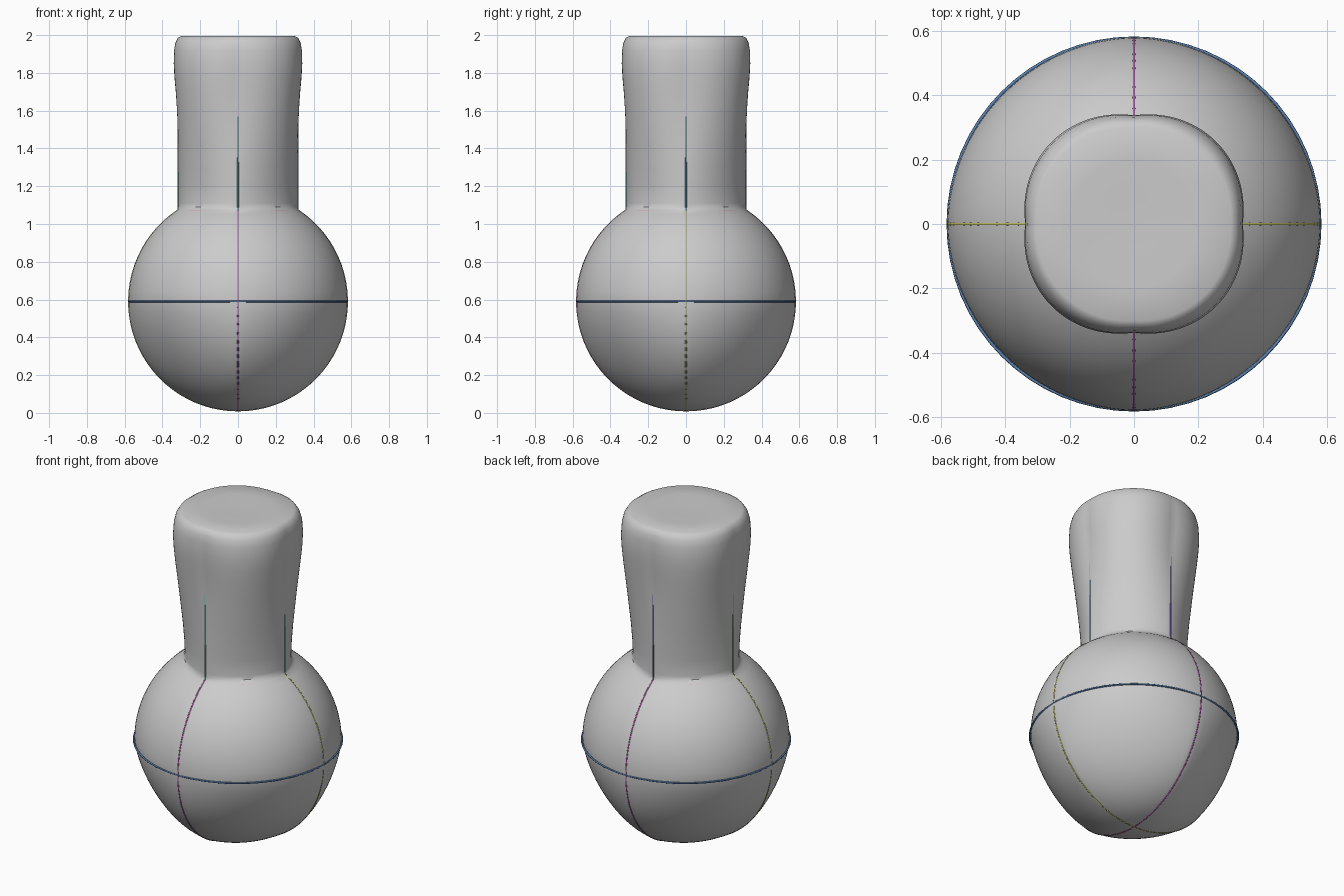
import bpy, bmesh, math
from math import sin, cos, pi

if "Cube" in bpy.data.objects:
    bpy.data.objects.remove(bpy.data.objects["Cube"])

SEG = 96
CZ, R = 0.59, 0.58          # bulb centre height and radius
JOIN = 1.07                 # height where the neck meets the bulb
NECK_R = 0.32

# profile rows: height, radius on the seams (axes), radius between the seams (diagonals)
rows = []
end = math.acos(NECK_R / R)
for i in range(1, 41):
    a = -pi / 2 + (pi / 2 + end) * i / 40
    r, z = R * cos(a), CZ + R * sin(a)
    dip = 0.08 * max(0.0, -sin(2 * a)) + 0.012
    rows.append((z, r, r * (1 - dip)))
rows += [(1.09, 0.317, 0.297), (1.11, 0.316, 0.292), (1.2, 0.316, 0.296),
         (1.3, 0.317, 0.304), (1.4, 0.318, 0.315), (1.5, 0.319, 0.326),
         (1.6, 0.321, 0.338), (1.7, 0.326, 0.350), (1.78, 0.333, 0.358),
         (1.85, 0.337, 0.361), (1.92, 0.336, 0.356), (1.96, 0.330, 0.345),
         (1.985, 0.318, 0.328), (1.995, 0.30, 0.31), (1.996, 0.2, 0.2),
         (1.994, 0.08, 0.08)]


def build_shell(name):
    bm = bmesh.new()
    rings = []
    for z, ra, rd in rows:
        ring = []
        for k in range(SEG):
            t = 2 * pi * k / SEG
            r = ra + (rd - ra) * abs(sin(2 * t))
            ring.append(bm.verts.new((r * cos(t), r * sin(t), z)))
        rings.append(ring)
    for a, b in zip(rings, rings[1:]):
        for k in range(SEG):
            n = (k + 1) % SEG
            bm.faces.new((a[k], a[n], b[n], b[k]))
    # close the bottom and the top
    low = bm.verts.new((0, 0, CZ - R))
    top = bm.verts.new((0, 0, 1.992))
    for k in range(SEG):
        n = (k + 1) % SEG
        bm.faces.new((low, rings[0][n], rings[0][k]))
        bm.faces.new((top, rings[-1][k], rings[-1][n]))
    me = bpy.data.meshes.new(name)
    bm.to_mesh(me)
    bm.free()
    ob = bpy.data.objects.new(name, me)
    bpy.context.collection.objects.link(ob)
    bpy.context.view_layer.objects.active = ob
    ob.select_set(True)
    bpy.ops.object.shade_smooth_by_angle(angle=math.radians(35))
    ob.select_set(False)


def wire(name, pts, color, closed=False, thick=0.005):
    cu = bpy.data.curves.new(name, 'CURVE')
    cu.dimensions = '3D'
    cu.bevel_depth = thick
    cu.bevel_resolution = 2
    sp = cu.splines.new('POLY')
    sp.points.add(len(pts) - 1)
    for p, co in zip(sp.points, pts):
        p.co = (*co, 1)
    sp.use_cyclic_u = closed
    mat = bpy.data.materials.new(name + "_color")
    mat.diffuse_color = (*color, 1)
    mat.use_nodes = True
    mat.node_tree.nodes["Principled BSDF"].inputs["Base Color"].default_value = mat.diffuse_color
    cu.materials.append(mat)
    ob = bpy.data.objects.new(name, cu)
    bpy.context.collection.objects.link(ob)


def circle(r, z, n=64):
    return [(r * cos(2 * pi * k / n), r * sin(2 * pi * k / n), z) for k in range(n)]


# flask body: bulb and neck in one skin
build_shell("flask_body")

# seam lines on the bulb
arc = [-pi - end + (pi + 2 * end) * k / 64 for k in range(65)]
wire("bulb_equator_line", circle(R - 0.003, CZ), (0.1, 0.22, 0.45), True)
wire("bulb_side_line", [((R - 0.003) * cos(a), 0, CZ + (R - 0.003) * sin(a)) for a in arc], (0.5, 0.5, 0.12))
wire("bulb_front_line", [(0, (R - 0.003) * cos(a), CZ + (R - 0.003) * sin(a)) for a in arc], (0.45, 0.1, 0.4))

# seam lines on the neck
for name, x, y, col in [("neck_front_line", 0, -1, (0.15, 0.6, 0.55)),
                        ("neck_right_line", 1, 0, (0.15, 0.45, 0.6)),
                        ("neck_back_line", 0, 1, (0.2, 0.12, 0.45)),
                        ("neck_left_line", -1, 0, (0.1, 0.35, 0.12))]:
    r = NECK_R - 0.003
    wire(name, [(r * x, r * y, JOIN), (r * x, r * y, 1.97)], col, thick=0.004)

# ring lines at the neck base and the rim
wire("neck_base_ring", circle(0.315, JOIN), (0.7, 0.35, 0.4), True, 0.004)
wire("rim_ring", circle(0.315, 1.98), (0.6, 0.6, 0.15), True, 0.004)
